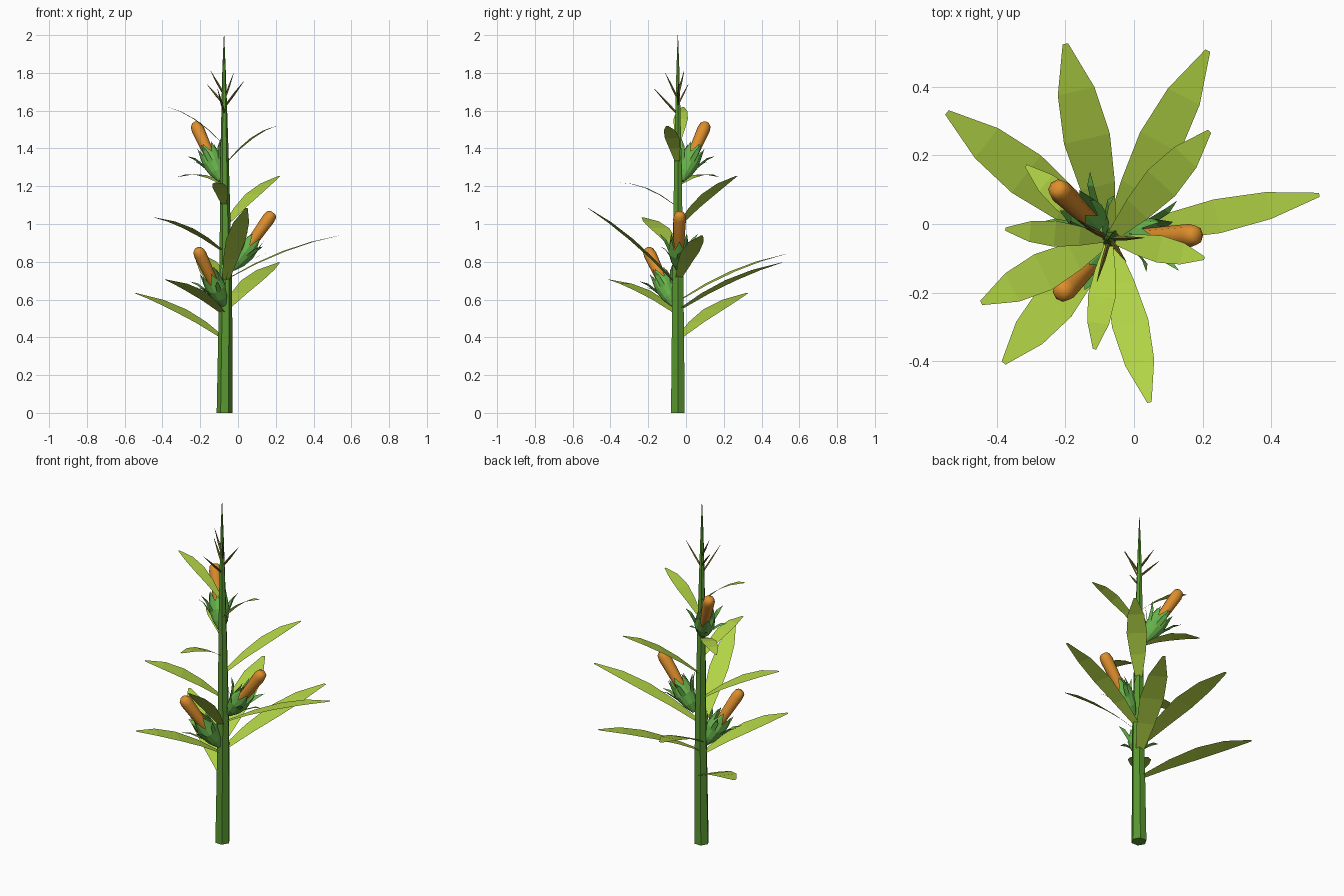
import bpy, math
from mathutils import Vector

if "Cube" in bpy.data.objects:
    bpy.data.objects.remove(bpy.data.objects["Cube"])

def material(name, rgb):
    m = bpy.data.materials.new(name)
    m.diffuse_color = (*rgb, 1)
    m.use_nodes = True
    m.node_tree.nodes["Principled BSDF"].inputs["Base Color"].default_value = m.diffuse_color
    return m

STEM = material("stem_green", (0.10, 0.31, 0.03))
LEAF = material("leaf_green", (0.44, 0.65, 0.06))
HUSK = material("husk_green", (0.14, 0.46, 0.07))
COB = material("cob_orange", (0.72, 0.27, 0.025))
TASSEL = material("tassel_brown", (0.16, 0.12, 0.02))

def add(name, verts, faces, mat):
    me = bpy.data.meshes.new(name)
    me.from_pydata([tuple(v) for v in verts], [], faces)
    me.materials.append(mat)
    ob = bpy.data.objects.new(name, me)
    bpy.context.collection.objects.link(ob)
    return ob

def frame(a, b):
    d = (Vector(b) - Vector(a)).normalized()
    u = d.cross(Vector((0, 0, 1)))
    u = u.normalized() if u.length > 1e-3 else Vector((1, 0, 0))
    return d, u, d.cross(u)

def loft(name, rings, axis, n, mat):
    """Tube through (centre, radius) rings, all perpendicular to axis."""
    _, u, v = frame((0, 0, 0), axis)
    verts, faces = [], []
    for c, r in rings:
        for i in range(n):
            a = 2 * math.pi * i / n
            verts.append(Vector(c) + (u * math.cos(a) + v * math.sin(a)) * r)
    for k in range(len(rings) - 1):
        for i in range(n):
            j = (i + 1) % n
            faces.append((k*n + i, k*n + j, k*n + n + j, k*n + n + i))
    faces.append(tuple(reversed(range(n))))
    faces.append(tuple(range((len(rings) - 1) * n, len(rings) * n)))
    return add(name, verts, faces, mat)

# Hexagonal stem tapering to a spike
CX, CY = -0.071, -0.043
loft("stem", [((CX, CY, 0), .042), ((CX + .006, CY, .7), .034),
              ((CX, CY, 1.35), .022), ((CX - .002, CY, 1.65), .014),
              ((CX - .003, CY, 1.82), .009), ((CX - .003, CY, 2), .001)],
     (0, 0, 1), 6, STEM)

# Leaves: base height, tip x, y, z, greatest width
leaves = [
    (.40, -.545, .325, .635, .138), (.53, -.38, -.405, .705, .125),
    (.55, .215, .505, .795, .13), (.60, -.20, .525, .84, .137),
    (.69, .045, -.52, 1.085, .108), (.71, .54, .085, .94, .10),
    (.86, -.445, -.23, 1.035, .115), (1.00, .22, .27, 1.255, .11),
    (1.10, -.115, -.365, 1.22, .08), (1.21, -.315, .17, 1.25, .078),
    (1.33, .205, -.10, 1.52, .08), (1.43, -.375, -.015, 1.62, .076)]
profile = [(0, .32), (.25, .75), (.5, 1), (.75, .8), (1, .12)]
for k, (z0, x, y, z, w) in enumerate(leaves):
    out = Vector((x - CX, y - CY, 0)).normalized()
    side = Vector((-out.y, out.x, 0))
    base, tip = Vector((CX, CY, z0)) + out * .015, Vector((x, y, z))
    verts = []
    for t, s in profile:
        c = base.lerp(tip, t) + Vector((0, 0, .12 * t * (1 - t)))
        verts += [c - side * w * s / 2, c + side * w * s / 2]
    add(f"leaf_{k + 1}", verts,
        [(2*i, 2*i + 2, 2*i + 3, 2*i + 1) for i in range(4)], LEAF)

# Ears: cob, cup-shaped husk with pointed rim, and curled husk spikes
ears = [((-.09, -.025, 1.23), (-.228, .108, 1.535)),
        ((-.03, -.04, .76), (.185, -.033, 1.06)),
        ((-.075, -.065, .57), (-.215, -.205, .87))]
for k, (a, b) in enumerate(ears):
    a, b = Vector(a), Vector(b)
    d, u, v = frame(a, b)
    L = (b - a).length

    def at(s, r, ang):
        return a + d * s + (u * math.cos(ang) + v * math.sin(ang)) * r

    cob = loft(f"cob_{k + 1}", [(a + d * s, r) for s, r in
               [(.08, .024), (.17, .028), (L - .04, .034), (L - .012, .029), (L, .017)]],
               d, 8, COB)
    bpy.context.view_layer.objects.active = cob
    cob.select_set(True)
    bpy.ops.object.shade_smooth_by_angle(angle=math.radians(50))
    cob.select_set(False)

    n = 12
    verts, faces = [], []
    rim = [(0, .014), (.05, .040), (.11, .055), (.155, .052)]
    for s, r in rim:
        verts += [at(s, r, 2 * math.pi * i / n) for i in range(n)]
    for q in range(len(rim) - 1):
        for i in range(n):
            j = (i + 1) % n
            faces.append((q*n + i, q*n + j, q*n + n + j, q*n + n + i))
    faces.append(tuple(reversed(range(n))))
    top = (len(rim) - 1) * n
    for i in range(0, n, 2):                       # pointed rim
        verts.append(at(.215, .048, 2 * math.pi * (i + 1) / n))
        faces.append((top + i, top + i + 1, len(verts) - 1))
        faces.append((top + i + 1, top + (i + 2) % n, len(verts) - 1))
    for i in range(6):                             # outward spikes
        g = 2 * math.pi * (i + .5) / 6
        m = len(verts)
        verts += [at(.10, .053, g - .25), at(.10, .053, g + .25),
                  at(.16, .085, g - .13), at(.16, .085, g + .13), at(.19, .118, g)]
        faces += [(m, m + 1, m + 3, m + 2), (m + 2, m + 3, m + 4)]
    add(f"husk_{k + 1}", verts, faces, HUSK)

# Tassel spikes near the top: base height, then tip
for k, (z0, tip) in enumerate([
        (1.62, (.03, -.04, 1.755)), (1.66, (-.023, -.11, 1.80)),
        (1.58, (-.108, -.168, 1.715)), (1.68, (-.145, -.01, 1.81)),
        (1.63, (-.165, .012, 1.74))]):
    a, b = Vector((CX, CY, z0)), Vector(tip)
    loft(f"tassel_{k + 1}", [(a, .006), (a.lerp(b, .5), .006), (b, .0008)],
         b - a, 4, TASSEL)
